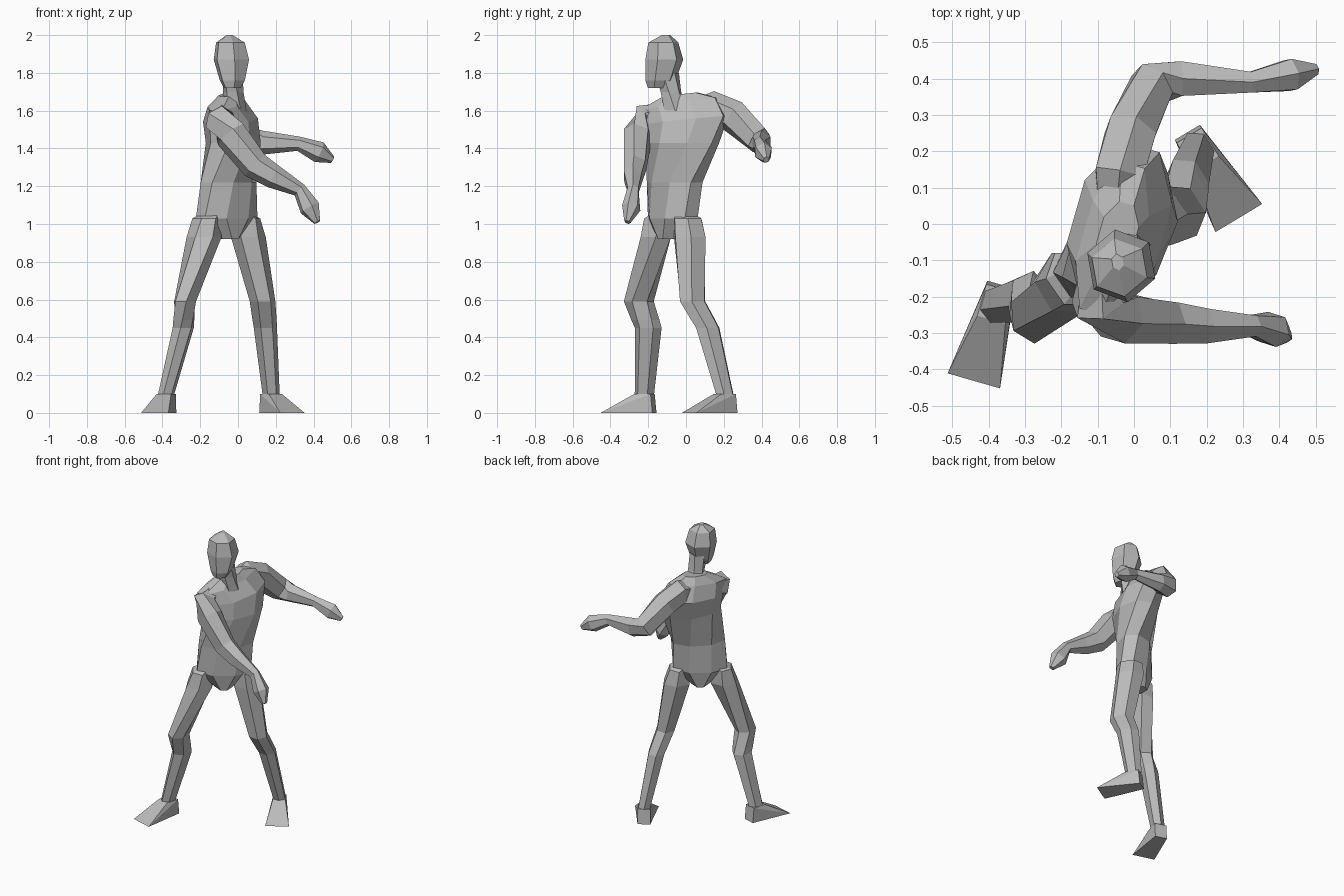
import bpy, bmesh
from math import cos, sin, pi, radians
from mathutils import Vector, Matrix

if "Cube" in bpy.data.objects:
    bpy.data.objects.remove(bpy.data.objects["Cube"])

UP = Vector((0, 0, 1))
grey = bpy.data.materials.new("plain grey")
grey.use_nodes = True
grey.diffuse_color = (0.5, 0.5, 0.5, 1)
grey.node_tree.nodes["Principled BSDF"].inputs["Base Color"].default_value = grey.diffuse_color


def finish(name, bm):
    """Turn a bmesh into a flat shaded grey object."""
    bmesh.ops.recalc_face_normals(bm, faces=bm.faces)
    mesh = bpy.data.meshes.new(name)
    bm.to_mesh(mesh)
    bm.free()
    mesh.materials.append(grey)
    obj = bpy.data.objects.new(name, mesh)
    bpy.context.collection.objects.link(obj)


def skin(name, sections, sides):
    """Join cross-sections (centre, side axis, front axis) into a closed tube."""
    bm = bmesh.new()
    loops = []
    grow = 1 / cos(pi / sides)
    angles = [(k + 0.5) * 2 * pi / sides for k in range(sides)]
    for centre, side, front in sections:
        loops.append([bm.verts.new(centre + grow * (side * cos(a) + front * sin(a)))
                      for a in angles])
    for low, high in zip(loops, loops[1:]):
        for k in range(sides):
            n = (k + 1) % sides
            bm.faces.new((low[k], low[n], high[n], high[k]))
    bm.faces.new(loops[0])
    bm.faces.new(loops[-1])
    finish(name, bm)


def level_section(centre, width, depth, yaw, slope=0):
    """Cross-section facing the yaw direction, rising to the left by the slope."""
    a = radians(yaw)
    side = Vector((-sin(a), cos(a), slope))
    front = Vector((cos(a), sin(a), 0))
    return Vector(centre), side * width, front * depth


def arm(name, path):
    """Arm swept from inside the shoulder to the fingertips."""
    points = [Vector(p) for p in path]
    radii = (0.05, 0.07, 0.07, 0.06, 0.05, 0.03, 0.045, 0.015)
    sections = []
    for i, (point, radius) in enumerate(zip(points, radii)):
        before, after = points[max(i - 1, 0)], points[min(i + 1, len(points) - 1)]
        along = (after - before).normalized()
        side = along.cross(UP).normalized()
        sections.append((point, side * radius * 0.95, side.cross(along) * radius * 1.1))
    skin(name, sections, 6)


def foot(name, ankle, yaw):
    """Wedge foot, broad at the toes and narrow at the ankle."""
    bm = bmesh.new()
    for s in (-1, 1):
        for across, ahead, z in ((0.04, -0.045, 0.1), (0.04, 0.045, 0.1),
                                 (0.04, -0.055, 0), (0.075, 0.22, 0)):
            bm.verts.new((ahead, s * across, z))
    bmesh.ops.convex_hull(bm, input=bm.verts)
    ground = Matrix.Translation((ankle.x, ankle.y, 0))
    bm.transform(ground @ Matrix.Rotation(radians(yaw), 4, "Z"))
    finish(name, bm)


def leg(side_name, hip, knee, calf, ankle, yaw):
    """Leg turning from the pelvis direction to that of its foot."""
    hip, knee, calf, ankle = map(Vector, (hip, knee, calf, ankle))
    root = hip.lerp(pelvis, 0.5)
    joints = [
        (root + UP * 0.15, 0.03, 0),
        (hip.lerp(root, 0.2) + UP * 0.1, 0.06, 0),
        (hip, 0.08, 0.1),
        (knee, 0.055, 0.6),
        (knee.lerp(calf, 0.7), 0.052, 0.8),
        (calf, 0.05, 0.9),
        (ankle, 0.037, 1)]
    skin(side_name + "_leg", [
        level_section(p, r, min(r * 1.25, 0.08), hip_yaw + (yaw - hip_yaw) * turn)
        for p, r, turn in joints], 6)
    foot(side_name + "_foot", ankle, yaw)


pelvis = Vector((-0.06, -0.07, 0.92))
hip_yaw, chest_yaw, face_yaw = -55, -16, -80

# Torso, twisting from the hips up to the shoulders
skin("torso", [
    level_section(pelvis, 0.05, 0.08, hip_yaw),
    level_section(pelvis + UP * 0.11, 0.17, 0.1, hip_yaw),
    level_section((-0.05, -0.06, 1.22), 0.165, 0.105, -45),
    level_section((-0.025, -0.02, 1.43), 0.19, 0.125, -22),
    level_section((-0.04, 0, 1.55), 0.22, 0.125, chest_yaw, 0.1),
    level_section((-0.06, -0.04, 1.635), 0.21, 0.08, chest_yaw, 0.16),
    level_section((-0.045, -0.03, 1.685), 0.09, 0.05, chest_yaw, 0.12)], 8)

# Neck and head
skin("neck", [
    level_section((-0.02, -0.055, 1.6), 0.055, 0.06, -60),
    level_section((-0.025, -0.08, 1.7), 0.047, 0.05, -70),
    level_section((-0.03, -0.1, 1.8), 0.05, 0.055, face_yaw)], 6)
skin("head", [
    level_section((-0.03, -0.15, 1.72), 0.04, 0.045, face_yaw),
    level_section((-0.03, -0.135, 1.76), 0.06, 0.07, face_yaw),
    level_section((-0.035, -0.115, 1.87), 0.086, 0.088, face_yaw),
    level_section((-0.04, -0.12, 1.96), 0.07, 0.07, face_yaw),
    level_section((-0.045, -0.105, 2), 0.015, 0.02, face_yaw)], 6)

# Arms
arm("left_arm", [
    (-0.05, 0.04, 1.59), (-0.04, 0.14, 1.615), (-0.01, 0.25, 1.57), (0.05, 0.385, 1.445),
    (0.13, 0.4, 1.43), (0.32, 0.39, 1.425), (0.43, 0.41, 1.38), (0.5, 0.425, 1.34)])
arm("right_arm", [
    (-0.09, -0.1, 1.58), (-0.1, -0.215, 1.55), (-0.04, -0.255, 1.475), (0.09, -0.27, 1.31),
    (0.19, -0.28, 1.25), (0.325, -0.28, 1.18), (0.38, -0.29, 1.085), (0.42, -0.31, 1.01)])

# Legs and feet
leg("left", (0.055, 0.02, 0.93), (0.13, 0.035, 0.59), (0.145, 0.115, 0.45),
    (0.175, 0.205, 0.1), -59)
leg("right", (-0.18, -0.16, 0.93), (-0.28, -0.25, 0.59), (-0.29, -0.2, 0.45),
    (-0.38, -0.22, 0.1), -106)
